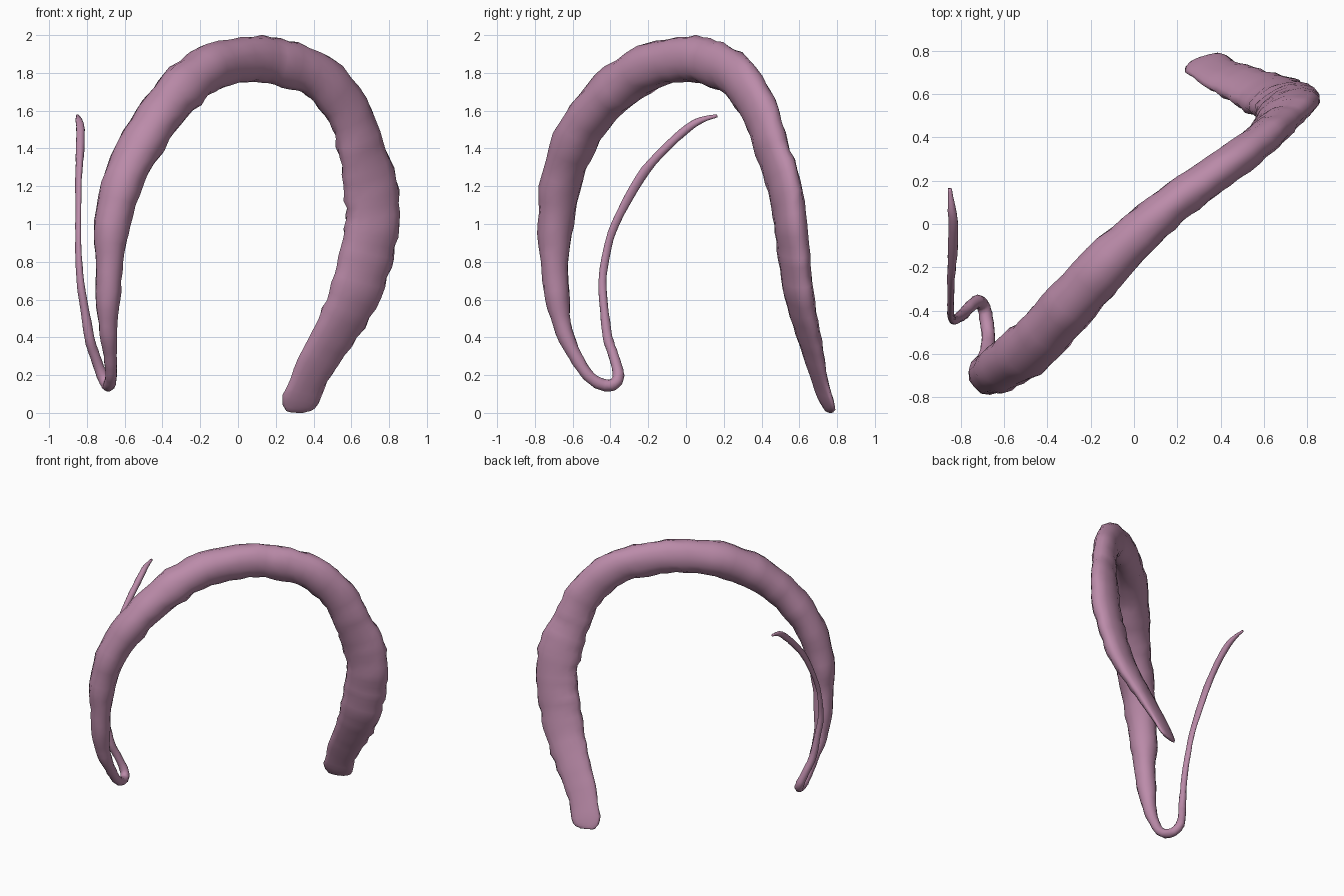
import bpy, bmesh, math, random
from mathutils import Vector

if "Cube" in bpy.data.objects:
    bpy.data.objects.remove(bpy.data.objects["Cube"])

random.seed(4)
SIDES = 14
STEPS = 4

# Path stations: x, y, z, half width towards the arch centre, half thickness
BODY = [
    (.31, .765, .004, .045, .008), (.322, .748, .045, .095, .022), (.385, .70, .2, .108, .034),
    (.50, .65, .4, .122, .05), (.608, .602, .6, .143, .066), (.672, .575, .8, .147, .073),
    (.713, .555, 1.0, .15, .078), (.70, .52, 1.2, .15, .076), (.65, .455, 1.4, .132, .074),
    (.582, .388, 1.6, .126, .08), (.43, .27, 1.78, .124, .085), (.25, .145, 1.85, .122, .09),
    (.08, .01, 1.872, .122, .10), (-.14, -.20, 1.83, .122, .115), (-.32, -.40, 1.69, .125, .122),
    (-.465, -.555, 1.5, .115, .126), (-.60, -.655, 1.25, .108, .116), (-.665, -.69, 1.0, .095, .098),
    (-.68, -.695, .8, .072, .076), (-.688, -.68, .6, .063, .064),
]
TAIL = [
    (-.687, -.645, .43, .047, .045), (-.676, -.585, .3, .036, .035), (-.672, -.52, .2, .032, .031),
    (-.68, -.45, .152, .032, .031), (-.693, -.385, .15, .031, .031), (-.72, -.358, .2, .03, .03),
    (-.757, -.382, .3, .026, .026), (-.787, -.415, .4, .026, .026), (-.815, -.435, .57, .022, .022),
    (-.835, -.442, .7, .02, .022), (-.845, -.42, .85, .016, .022), (-.846, -.375, 1.0, .014, .022),
    (-.844, -.245, 1.24, .016, .026), (-.836, -.12, 1.39, .022, .022), (-.834, .0, 1.5, .022, .022),
    (-.842, .08, 1.55, .018, .016), (-.85, .165, 1.573, .008, .008),
]


def catmull(a, b, c, d, t):
    return [0.5 * (2 * q + (r - p) * t + (2 * p - 5 * q + 4 * r - s) * t * t
                   + (3 * q - p - 3 * r + s) * t ** 3) for p, q, r, s in zip(a, b, c, d)]


def resample(pts):
    out = []
    for i in range(len(pts) - 1):
        a, d = pts[max(i - 1, 0)], pts[min(i + 2, len(pts) - 1)]
        out += [catmull(a, pts[i], pts[i + 1], d, k / STEPS) for k in range(STEPS)]
    return out + [list(pts[-1])]


def sweep(name, stations, mat):
    rows = resample(stations)
    centres = [Vector(r[:3]) for r in rows]
    bm = bmesh.new()
    rings = []
    for i, (r, p) in enumerate(zip(rows, centres)):
        tan = (centres[min(i + 1, len(rows) - 1)] - centres[max(i - 1, 0)]).normalized()
        # The wide axis points at the arch centre; the lower limb is flattened instead
        wide = Vector((.08 - p.x, -p.y, 1.0 - p.z)).normalized()
        if p.x > 0 and p.y > 0:
            mix = min(1, max(0, (p.z - 1.0) / .8))
            wide = Vector((-.95, -.3, 0)).lerp(wide, mix)
        wide = (wide - tan * wide.dot(tan)).normalized()
        thin = tan.cross(wide)
        swell = random.uniform(.96, 1.04)
        ring = []
        for k in range(SIDES):
            a = math.tau * k / SIDES
            f = swell * random.uniform(.955, 1.05)
            ring.append(bm.verts.new(p + wide * math.cos(a) * r[3] * f + thin * math.sin(a) * r[4] * f))
        rings.append(ring)
    for lo, hi in zip(rings, rings[1:]):
        for k in range(SIDES):
            n = (k + 1) % SIDES
            bm.faces.new((lo[k], lo[n], hi[n], hi[k]))
    bm.faces.new(rings[0][::-1])
    bm.faces.new(rings[-1])
    bmesh.ops.recalc_face_normals(bm, faces=bm.faces)
    for f in bm.faces:
        f.smooth = True
    # Rest the lowest point on the ground
    for v in bm.verts:
        v.co.z = max(v.co.z, 0)
    me = bpy.data.meshes.new(name)
    bm.to_mesh(me)
    bm.free()
    me.materials.append(mat)
    ob = bpy.data.objects.new(name, me)
    bpy.context.collection.objects.link(ob)


mauve = bpy.data.materials.new("mauve_pink")
mauve.diffuse_color = (.50, .26, .40, 1)
mauve.use_nodes = True
mauve.node_tree.nodes["Principled BSDF"].inputs["Base Color"].default_value = mauve.diffuse_color

# One continuous curved form: thick arch running into the thin tail
sweep("curved_body_and_tail", BODY + TAIL, mauve)
